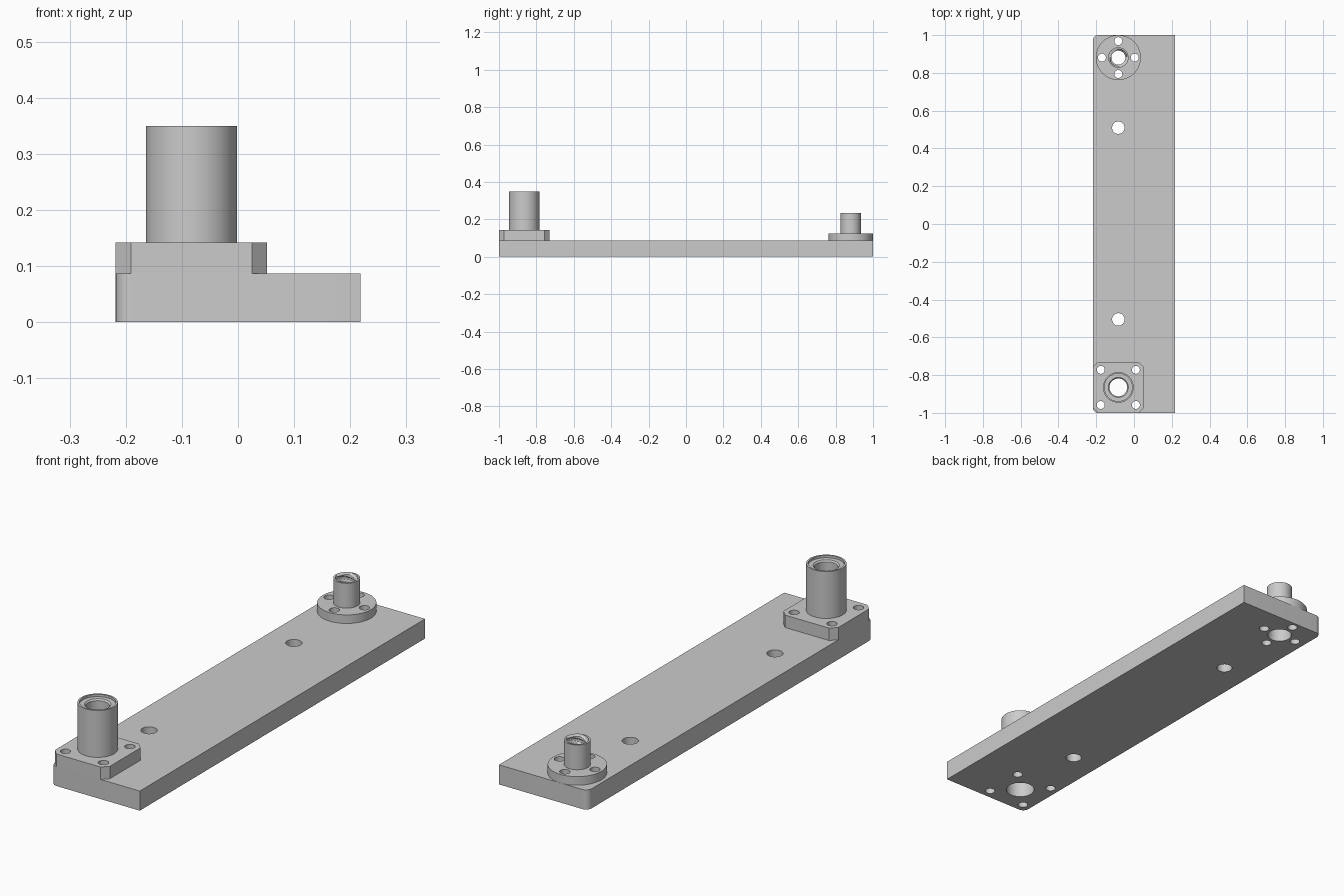
import bpy
import bmesh
from math import sin, cos, pi, radians

if "Cube" in bpy.data.objects:
    bpy.data.objects.remove(bpy.data.objects["Cube"], do_unlink=True)

GREY = (0.6, 0.6, 0.6, 1)
metal = bpy.data.materials.new("light_grey_metal")
metal.use_nodes = True
metal.diffuse_color = GREY
metal.node_tree.nodes["Principled BSDF"].inputs["Base Color"].default_value = GREY

AXIS_X = -0.083          # line shared by every hole and hub
FRONT_Y, BACK_Y = -0.865, 0.881
PLATE_TOP = 0.087


def finish(name, bm):
    bmesh.ops.recalc_face_normals(bm, faces=bm.faces)
    mesh = bpy.data.meshes.new(name)
    bm.to_mesh(mesh)
    bm.free()
    mesh.materials.append(metal)
    obj = bpy.data.objects.new(name, mesh)
    bpy.context.collection.objects.link(obj)
    return obj


def prism(name, outline, z0, z1):
    """Extrude a flat outline upwards."""
    bm = bmesh.new()
    face = bm.faces.new([bm.verts.new((x, y, z0)) for x, y in outline])
    ext = bmesh.ops.extrude_face_region(bm, geom=[face])["geom"]
    top = [v for v in ext if isinstance(v, bmesh.types.BMVert)]
    bmesh.ops.translate(bm, verts=top, vec=(0, 0, z1 - z0))
    return finish(name, bm)


def circle(x, y, r, n=48):
    return [(x + r * cos(2 * pi * i / n), y + r * sin(2 * pi * i / n)) for i in range(n)]


def drill(obj, holes):
    """Cut vertical through holes given as (x, y, radius)."""
    for x, y, r in holes:
        cutter = prism("drill", circle(x, y, r), -0.1, 0.5)
        mod = obj.modifiers.new("hole", "BOOLEAN")
        mod.operation = "DIFFERENCE"
        mod.solver = "EXACT"
        mod.object = cutter
        bpy.context.view_layer.objects.active = obj
        bpy.ops.object.modifier_apply(modifier=mod.name)
        bpy.data.objects.remove(cutter, do_unlink=True)


def lathe(name, x, y, profile_at, n=64):
    """Revolve a closed profile; profile_at(turn) returns (radius, z) points."""
    bm = bmesh.new()
    rings = []
    for i in range(n):
        a = 2 * pi * i / n
        rings.append([bm.verts.new((x + r * cos(a), y + r * sin(a), z))
                      for r, z in profile_at(i / n)])
    for i in range(n):
        p, q = rings[i], rings[(i + 1) % n]
        for j in range(len(p)):
            k = (j + 1) % len(p)
            bm.faces.new((p[j], q[j], q[k], p[k]))
    return finish(name, bm)


# Bolt patterns
square_bolts = [(AXIS_X + sx * 0.093, FRONT_Y + sy * 0.093, 0.021)
                for sx in (-1, 1) for sy in (-1, 1)]
round_bolts = [(AXIS_X + 0.087 * cos(i * pi / 2), BACK_Y + 0.087 * sin(i * pi / 2), 0.021)
               for i in range(4)]

# Base plate with two rounded corners on the -x side
W, R = 0.218, 0.028
outline = [(W, -1), (W, 1)]
for cy, start in ((1 - R, 90), (R - 1, 180)):
    for i in range(9):
        a = radians(start + i * 90 / 8)
        outline.append((R - W + R * cos(a), cy + R * sin(a)))
plate = prism("base_plate", outline, 0, PLATE_TOP)
drill(plate, square_bolts + round_bolts + [
    (AXIS_X, FRONT_Y, 0.06), (AXIS_X, BACK_Y, 0.051),
    (AXIS_X, 0.51, 0.033), (AXIS_X, -0.505, 0.033)])

# Square flange with chamfered corners
H, C = 0.135, 0.108
corners = [(H, -C), (H, C), (C, H), (-C, H), (-H, C), (-H, -C), (-C, -H), (C, -H)]
square_flange = prism("square_flange", [(AXIS_X + x, FRONT_Y + y) for x, y in corners],
                      PLATE_TOP, 0.142)
drill(square_flange, square_bolts + [(AXIS_X, FRONT_Y, 0.07)])

# Bearing sleeve with recessed end ring and chamfered bore
sleeve = [(0.081, PLATE_TOP), (0.081, 0.35), (0.073, 0.35), (0.073, 0.34),
          (0.053, 0.34), (0.047, 0.334), (0.047, PLATE_TOP)]
bearing = lathe("bearing_sleeve", AXIS_X, FRONT_Y, lambda turn: sleeve)

# Round flange
round_flange = prism("round_flange", circle(AXIS_X, BACK_Y, 0.119, 64), PLATE_TOP, 0.125)
drill(round_flange, round_bolts + [(AXIS_X, BACK_Y, 0.048)])


# Nut body with a helical two-start inner thread
def nut_profile(turn, top=0.235, steps=48, pitch=0.034):
    pts = [(0.054, PLATE_TOP), (0.054, top), (0.046, top)]
    for i in range(steps + 1):
        z = top - 0.004 - (top - 0.004 - PLATE_TOP) * i / steps
        phase = (z / pitch - 2 * turn) % 1
        wave = min(1, max(0, 2.5 - abs(phase - 0.5) * 8))
        pts.append((0.037 + 0.008 * wave, z))
    return pts


nut = lathe("threaded_nut", AXIS_X, BACK_Y, nut_profile)

# Smooth shading with sharp edges kept
bpy.ops.object.select_all(action="DESELECT")
for obj in (plate, square_flange, bearing, round_flange, nut):
    obj.select_set(True)
bpy.context.view_layer.objects.active = plate
bpy.ops.object.shade_smooth_by_angle(angle=radians(30))
